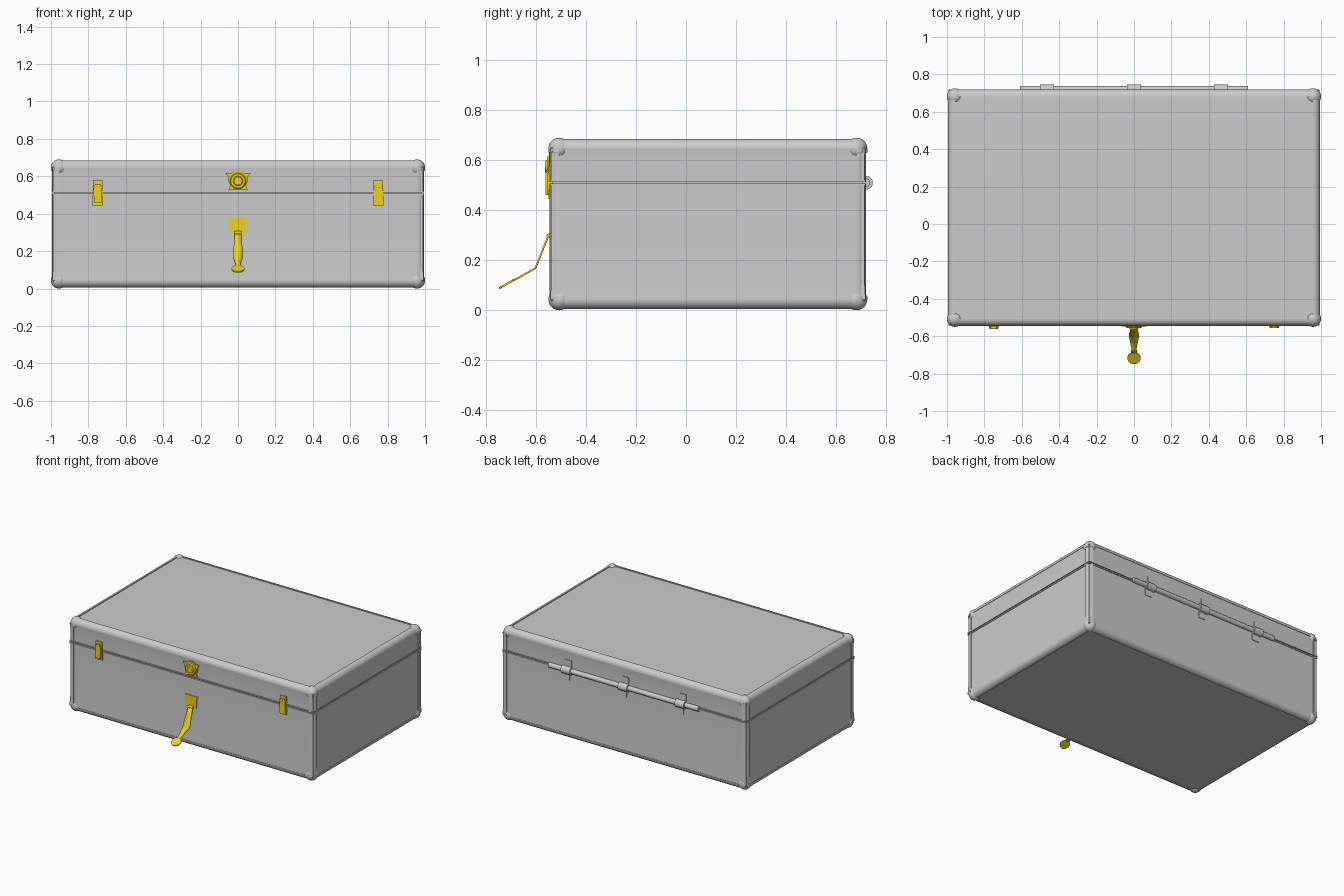
import bpy, bmesh, math
from mathutils import Matrix, Vector

if "Cube" in bpy.data.objects:
    bpy.data.objects.remove(bpy.data.objects["Cube"])

gold = bpy.data.materials.new("brass_yellow")
gold.diffuse_color = (0.85, 0.66, 0.01, 1)
gold.use_nodes = True
gold.node_tree.nodes["Principled BSDF"].inputs["Base Color"].default_value = gold.diffuse_color

# centres of the edge rounding: low / high for x, y, z
LO, HI = (-0.957, -0.507, 0.043), (0.957, 0.682, 0.647)
RAIL, CAP, PANEL = 0.038, 0.043, 0.032
SEAM = 0.51


def finish(name, bm, mat=None):
    bmesh.ops.recalc_face_normals(bm, faces=bm.faces)
    me = bpy.data.meshes.new(name)
    bm.to_mesh(me)
    bm.free()
    ob = bpy.data.objects.new(name, me)
    bpy.context.collection.objects.link(ob)
    if mat:
        me.materials.append(mat)
    bpy.ops.object.select_all(action='DESELECT')
    ob.select_set(True)
    bpy.context.view_layer.objects.active = ob
    bpy.ops.object.shade_smooth_by_angle(angle=math.radians(35))
    return ob


def box(bm, lo, hi):
    lo, hi = Vector(lo), Vector(hi)
    m = Matrix.Translation((lo + hi) / 2) @ Matrix.Diagonal((*(hi - lo), 1))
    bmesh.ops.create_cube(bm, size=1, matrix=m)


def cyl(bm, c, r, depth, rot, segs=20, r2=None):
    bmesh.ops.create_cone(bm, cap_ends=True, segments=segs, radius1=r,
                          radius2=r if r2 is None else r2, depth=depth,
                          matrix=Matrix.Translation(c) @ rot)


def prism(bm, pts, y0, y1):
    """Extrude an x-z outline from y0 to y1."""
    a = [bm.verts.new((x, y0, z)) for x, z in pts]
    b = [bm.verts.new((x, y1, z)) for x, z in pts]
    bm.faces.new(a)
    bm.faces.new(b)
    for i in range(len(pts)):
        j = (i + 1) % len(pts)
        bm.faces.new((a[i], a[j], b[j], b[i]))


def quarter(bm, axis, su, sv, start, end, r, n=8):
    """Quarter-round bar along an axis, on the su/sv side of the other two."""
    u, v = [k for k in range(3) if k != axis]
    cu, cv = (HI if su > 0 else LO)[u], (HI if sv > 0 else LO)[v]
    arc = [(math.cos(i * math.pi / 2 / n), math.sin(i * math.pi / 2 / n)) for i in range(n + 1)]
    rings = []
    for t in (start, end):
        ring = []
        for a, b in [(0, 0)] + arc:
            p = [0, 0, 0]
            p[axis], p[u], p[v] = t, cu + su * r * a, cv + sv * r * b
            ring.append(bm.verts.new(p))
        bm.faces.new(ring)
        rings.append(ring)
    for i in range(n + 2):
        j = (i + 1) % (n + 2)
        bm.faces.new((rings[0][i], rings[0][j], rings[1][j], rings[1][i]))


def shell(name, levels):
    """Stack of rectangles, each (z, outward offset)."""
    bm = bmesh.new()
    rings = []
    for z, o in levels:
        x0, y0, x1, y1 = LO[0] - o, LO[1] - o, HI[0] + o, HI[1] + o
        rings.append([bm.verts.new((x, y, z)) for x, y in ((x0, y0), (x1, y0), (x1, y1), (x0, y1))])
    bm.faces.new(rings[0])
    bm.faces.new(rings[-1])
    for a, b in zip(rings, rings[1:]):
        for i in range(4):
            j = (i + 1) % 4
            bm.faces.new((a[i], a[j], b[j], b[i]))
    return finish(name, bm)


# panels: flared foot, lips either side of the seam, recessed seam core
P = PANEL
shell("case_body", [(0.011, 0), (0.0111, 0.01), (0.043, 0.036), (0.112, P), (0.498, P),
                    (0.4985, P + 0.004), (SEAM - 0.003, P + 0.004)])
shell("seam_core", [(SEAM - 0.006, P - 0.006), (SEAM + 0.006, P - 0.006)])
shell("case_lid", [(SEAM + 0.003, P + 0.004), (0.521, P + 0.004), (0.5215, P), (0.615, P),
                   (0.647, 0.035), (0.6789, 0.01), (0.679, 0)])

# edge rails and corner caps
S = (-1, 1)
rails, caps = bmesh.new(), bmesh.new()
for a in S:
    for b in S:
        quarter(rails, 0, a, b, LO[0], HI[0], RAIL)
        quarter(rails, 1, a, b, LO[1], HI[1], RAIL)
        quarter(rails, 2, a, b, LO[2], SEAM - 0.003, RAIL)
        quarter(rails, 2, a, b, SEAM + 0.003, HI[2], RAIL)
        for z, dz in ((LO[2], 0.012), (HI[2], -0.016)):
            c = (HI[0] * a, HI[1] if b > 0 else LO[1], z)
            bmesh.ops.create_uvsphere(caps, u_segments=24, v_segments=12, radius=CAP,
                                      matrix=Matrix.Translation(c))
            quarter(caps, 2, a, b, z, z + dz, CAP)
finish("edge_rails", rails)
finish("corner_caps", caps)

# back hinge: long rod, three knuckles with leaves
RX = Matrix.Rotation(math.pi / 2, 4, 'Y')
RY = Matrix.Rotation(math.pi / 2, 4, 'X')
bm = bmesh.new()
cyl(bm, (0, 0.719, SEAM), 0.018, 1.22, RX)
finish("hinge_rod", bm)
bm = bmesh.new()
for x in (-0.465, 0, 0.465):
    cyl(bm, (x, 0.719, SEAM), 0.028, 0.074, RX, 24)
    box(bm, (x - 0.037, 0.71, SEAM), (x + 0.018, 0.719, SEAM + 0.075))
    box(bm, (x - 0.018, 0.71, SEAM - 0.075), (x + 0.037, 0.719, SEAM))
finish("hinge_knuckles", bm)

# side latches
for side, name in ((-1, "left_latch"), (1, "right_latch")):
    bm = bmesh.new()
    x, f = 0.75 * side, -0.562 if side < 0 else -0.555
    box(bm, (x - 0.027, -0.549, 0.445), (x + 0.027, -0.53, 0.525))
    box(bm, (x - 0.025, -0.549, 0.53), (x + 0.025, -0.53, 0.578))
    prism(bm, [(x - 0.02, 0.46), (x + 0.02, 0.46), (x + 0.023, 0.535), (x + 0.014, 0.56),
               (x - 0.014, 0.56), (x - 0.023, 0.535)], f, -0.54)
    cyl(bm, (x, -0.55, 0.542), 0.007, 0.052, RX, 12)
    finish(name, bm, gold)

# lock: scalloped plate with ring and knob
bm = bmesh.new()
half = [(0.02, 0.63), (0.035, 0.617), (0.066, 0.617), (0.052, 0.595), (0.05, 0.572),
        (0.042, 0.55), (0.052, 0.524), (0.022, 0.53)]
prism(bm, half + [(-x, z) for x, z in reversed(half)], -0.548, -0.53)
cyl(bm, (0, -0.55, 0.575), 0.046, 0.012, RY, 24, 0.038)
cyl(bm, (0, -0.558, 0.575), 0.028, 0.012, RY, 20, 0.022)
finish("lock_plate", bm, gold)

# hasp: wall plate, pin, bent strap and finger pad
bm = bmesh.new()
half = [(0.053, 0.38), (0.045, 0.362), (0.041, 0.295), (0.018, 0.288)]
prism(bm, half + [(-x, z) for x, z in reversed(half)], -0.546, -0.53)
cyl(bm, (0, -0.549, 0.298), 0.009, 0.04, RX, 12)
finish("hasp_plate", bm, gold)

bm = bmesh.new()
path = [(0.018, -0.55, 0.298), (0.02, -0.57, 0.25), (0.028, -0.593, 0.19), (0.026, -0.603, 0.168),
        (0.014, -0.665, 0.133), (0.016, -0.695, 0.117)]
rows = [[bm.verts.new((s * w, y, z)) for s in S] for w, y, z in path]
for a, b in zip(rows, rows[1:]):
    bm.faces.new((a[0], a[1], b[1], b[0]))
strap = finish("hasp_strap", bm, gold)
mod = strap.modifiers.new("thickness", 'SOLIDIFY')
mod.thickness, mod.offset = 0.007, 0

bm = bmesh.new()
cyl(bm, (0, -0.717, 0.105), 0.035, 0.008, Matrix.Rotation(math.radians(29.5), 4, 'X'), 20)
finish("hasp_finger_pad", bm, gold)
